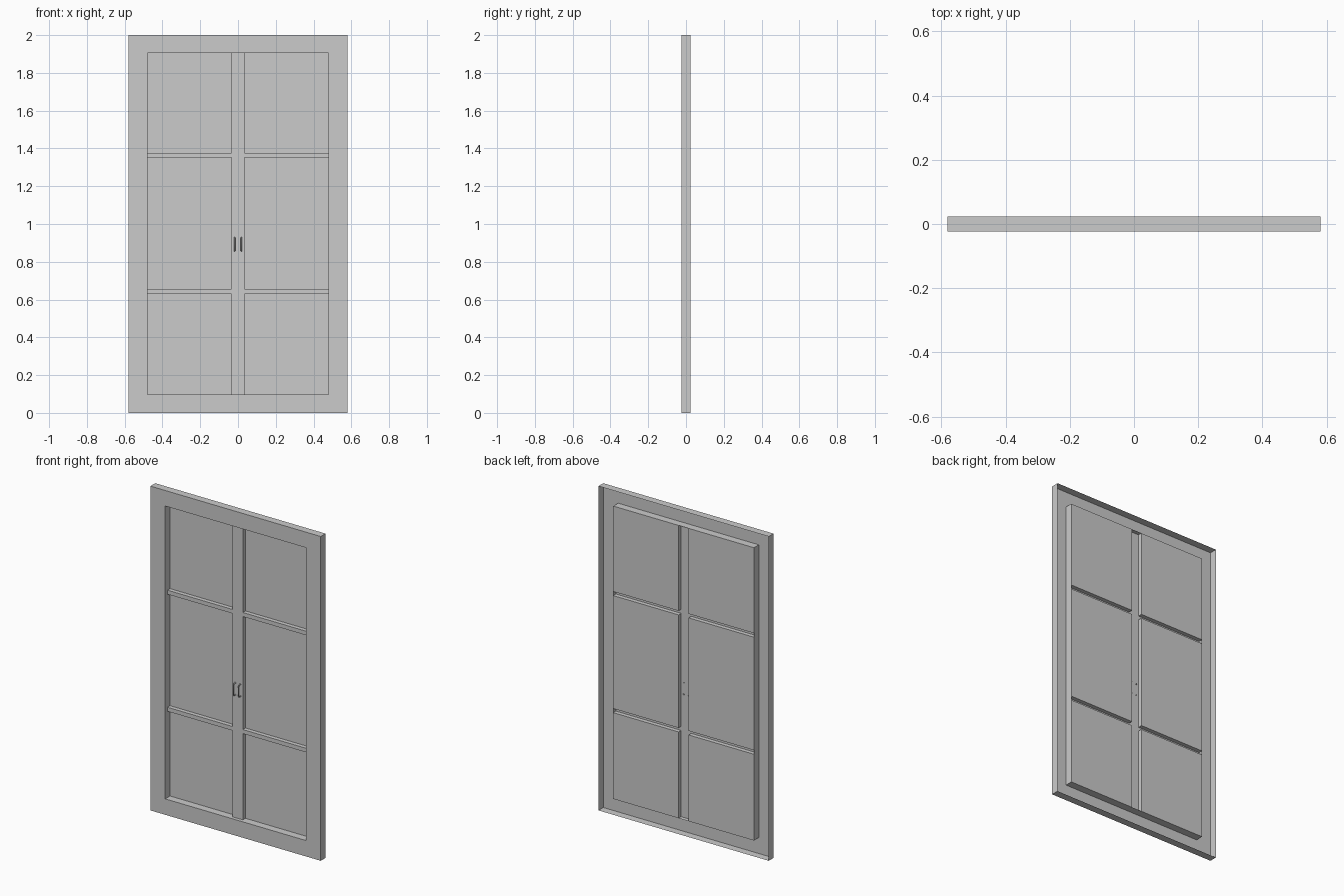
import bpy, bmesh

if "Cube" in bpy.data.objects:
    bpy.data.objects.remove(bpy.data.objects["Cube"])

FRONT, BACK = -0.0235, 0.0235   # frame front face and glass plane
BAR = -0.002                    # front face of the glazing bars
XS = [-0.48, -0.0345, 0.0345, 0.48]
ZS = [0.098, 0.63, 0.655, 1.352, 1.377, 1.904]


def finish(name, bm):
    bmesh.ops.remove_doubles(bm, verts=bm.verts, dist=1e-5)
    mesh = bpy.data.meshes.new(name)
    bm.to_mesh(mesh)
    bm.free()
    ob = bpy.data.objects.new(name, mesh)
    bpy.context.collection.objects.link(ob)
    return ob


def quad(bm, *pts):
    return bm.faces.new([bm.verts.new(p) for p in pts])


def rect(x0, x1, z0, z1, y):
    return [(x0, y, z0), (x1, y, z0), (x1, y, z1), (x0, y, z1)]


# Outer frame: open-backed shell made by bridging four rectangles
bm = bmesh.new()
outer, inner = (-0.581, 0.581, 0, 2), (XS[0], XS[-1], ZS[0], ZS[-1])
loops = [rect(*outer, BACK), rect(*outer, FRONT), rect(*inner, FRONT), rect(*inner, BACK)]
for a, b in zip(loops, loops[1:]):
    for i in range(4):
        j = (i + 1) % 4
        quad(bm, a[i], a[j], b[j], b[i])
finish("outer_frame", bm)

# Glass panes at the back, open-backed glazing bars in front of them
panes, bars = bmesh.new(), bmesh.new()
for i in range(3):
    for j in range(5):
        x0, x1, z0, z1 = XS[i], XS[i + 1], ZS[j], ZS[j + 1]
        if i != 1 and j % 2 == 0:
            quad(panes, *rect(x0, x1, z0, z1, BACK))
            # bar side walls around the pane
            xw = x1 if i == 0 else x0
            pts = [(xw, BAR, z0), (xw, BACK, z0), (xw, BACK, z1), (xw, BAR, z1)]
            quad(bars, *(pts if i == 0 else pts[::-1]))
            if j < 4:
                quad(bars, (x0, BAR, z1), (x1, BAR, z1), (x1, BACK, z1), (x0, BACK, z1))
            if j > 0:
                quad(bars, (x0, BACK, z0), (x1, BACK, z0), (x1, BAR, z0), (x0, BAR, z0))
        else:
            quad(bars, *rect(x0, x1, z0, z1, BAR))
finish("glass_panes", panes)
finish("glazing_bars", bars)

# Pull handles: bent tube whose feet pass through the centre bar
for side, sx in (("left", -1), ("right", 1)):
    curve = bpy.data.curves.new(side + "_handle", "CURVE")
    curve.dimensions = "3D"
    curve.bevel_depth = 0.003
    curve.bevel_resolution = 2
    curve.use_fill_caps = True
    path = [(0.004, 0.856), (-0.014, 0.856), (-0.018, 0.862),
            (-0.018, 0.923), (-0.014, 0.929), (0.004, 0.929)]
    sp = curve.splines.new("POLY")
    sp.points.add(len(path) - 1)
    for p, (y, z) in zip(sp.points, path):
        p.co = (sx * 0.0175, y, z, 1)
    ob = bpy.data.objects.new(side + "_handle", curve)
    bpy.context.collection.objects.link(ob)
    # round foot plates
    for level, z in (("lower", 0.856), ("upper", 0.929)):
        bpy.ops.mesh.primitive_cylinder_add(vertices=12, radius=0.005, depth=0.006,
                                            location=(sx * 0.0175, BAR - 0.001, z),
                                            rotation=(1.570796, 0, 0))
        bpy.context.object.name = f"{side}_handle_{level}_foot"
        bpy.ops.object.shade_smooth_by_angle()
